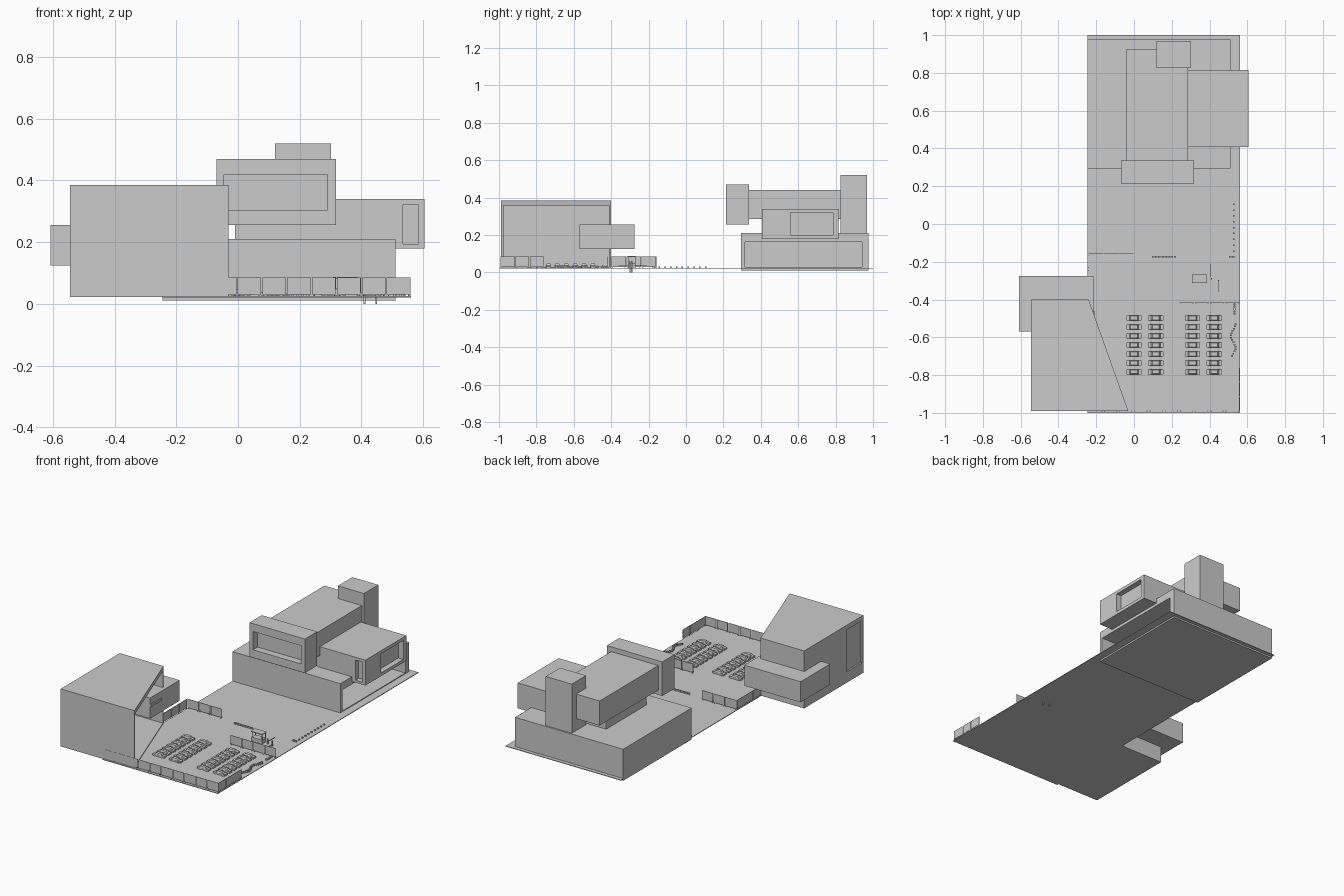
import bpy, bmesh, math, random
from mathutils import Matrix

if "Cube" in bpy.data.objects:
    bpy.data.objects.remove(bpy.data.objects["Cube"])

random.seed(4)
G = 0.025  # ground level


def finish(name, bm):
    bmesh.ops.recalc_face_normals(bm, faces=bm.faces)
    me = bpy.data.meshes.new(name)
    bm.to_mesh(me)
    bm.free()
    ob = bpy.data.objects.new(name, me)
    bpy.context.collection.objects.link(ob)
    return ob


def add_box(bm, x0, x1, y0, y1, z0, z1, taper=1.0):
    vs = bmesh.ops.create_cube(bm, size=1)['verts']
    for v in vs:
        k = taper if v.co.z > 0 else 1.0
        v.co = ((x0 + x1) / 2 + v.co.x * k * (x1 - x0),
                (y0 + y1) / 2 + v.co.y * k * (y1 - y0),
                (z0 + z1) / 2 + v.co.z * (z1 - z0))
    return vs


def box(name, *dims):
    bm = bmesh.new()
    add_box(bm, *dims)
    return finish(name, bm)


def prism(name, pts, z0, z1):
    bm = bmesh.new()
    f = bm.faces.new([bm.verts.new((x, y, z0)) for x, y in pts])
    r = bmesh.ops.extrude_face_region(bm, geom=[f])
    for v in r['geom']:
        if isinstance(v, bmesh.types.BMVert):
            v.co.z = z1
    return finish(name, bm)


def carve(ob, *dims):
    """Cut a box-shaped recess and keep the result as plain mesh."""
    cutter = box("cutter", *dims)
    cutter.hide_render = True
    m = ob.modifiers.new("recess", 'BOOLEAN')
    m.operation, m.solver, m.object = 'DIFFERENCE', 'EXACT', cutter
    dg = bpy.context.evaluated_depsgraph_get()
    me = bpy.data.meshes.new_from_object(ob.evaluated_get(dg))
    ob.modifiers.clear()
    ob.data = me
    bpy.data.objects.remove(cutter)


# Ground sheet
box("ground", -0.245, 0.56, -1, 1, 0.021, G)

# Large building: hollow podium with open right side
podium = box("podium", -0.245, 0.51, 0.293, 0.977, 0.011, 0.21)
carve(podium, -0.237, 0.6, 0.315, 0.94, 0.03, 0.162)
box("upper_core", -0.01, 0.28, 0.41, 0.81, 0.205, 0.29)
box("upper_body", -0.043, 0.287, 0.32, 0.923, 0.285, 0.44)
front_bay = box("front_bay", -0.07, 0.317, 0.215, 0.337, 0.255, 0.47)
carve(front_bay, -0.045, 0.29, 0.1, 0.26, 0.305, 0.42)
wing = box("side_wing", 0.27, 0.605, 0.407, 0.815, 0.18, 0.34)
carve(wing, 0.57, 0.7, 0.56, 0.785, 0.2, 0.32)
carve(wing, 0.535, 0.585, 0.3, 0.44, 0.195, 0.322)
box("rear_tower", 0.12, 0.302, 0.825, 0.968, 0.205, 0.52)

# Small building: hollow wedge, open along the slanted side
hall = prism("hall", [(-0.545, -0.99), (-0.03, -0.99), (-0.24, -0.4), (-0.545, -0.4)], 0.022, 0.385)
carve(hall, -0.53, 0.2, -0.975, -0.412, 0.03, 0.358)
carve(hall, -0.7, -0.535, -0.975, -0.82, 0.09, 0.355)
box("hall_side_box", -0.608, -0.215, -0.57, -0.275, 0.125, 0.255)
box("hall_box_ledge", -0.23, -0.208, -0.57, -0.46, 0.2, 0.214)


def fence(name, x0, y0, x1, y1, n):
    """Panels with small gaps, each with two short feet."""
    bm = bmesh.new()
    length = math.hypot(x1 - x0, y1 - y0)
    w = length / n
    for i in range(n):
        a = i * w + 0.002
        b = (i + 1) * w - 0.002
        add_box(bm, a, b, -0.0012, 0.0012, 0.03, 0.085)
        for p in (a + 0.006, b - 0.006):
            add_box(bm, p - 0.002, p + 0.002, -0.002, 0.002, G, 0.035)
    rot = Matrix.Rotation(math.atan2(y1 - y0, x1 - x0), 4, 'Z')
    bmesh.ops.transform(bm, matrix=Matrix.Translation((x0, y0, 0)) @ rot, verts=bm.verts)
    return finish(name, bm)


fence("front_fence", -0.245, -0.99, 0.56, -0.99, 10)
fence("right_fence", 0.557, -0.99, 0.557, -0.76, 3)
fence("middle_fence", 0.24, -0.418, 0.56, -0.418, 4)
fence("left_fence", -0.244, -0.4, -0.244, -0.158, 3)
fence("back_fence", -0.244, -0.157, 0.0, -0.157, 3)

# Parked cars: body, tapered cabin and wheels
for col, cx in enumerate((0.0, 0.115, 0.31, 0.425)):
    for row in range(7):
        cy = -0.498 - row * 0.0475
        bm = bmesh.new()
        add_box(bm, cx - 0.04, cx + 0.04, cy - 0.014, cy + 0.014, 0.028, 0.039)
        add_box(bm, cx - 0.024, cx + 0.024, cy - 0.013, cy + 0.013, 0.039, 0.048, 0.75)
        for sx in (-0.025, 0.025):
            for sy in (-0.013, 0.013):
                bmesh.ops.create_cone(
                    bm, cap_ends=True, segments=8, radius1=0.005, radius2=0.005, depth=0.004,
                    matrix=Matrix.Translation((cx + sx, cy + sy, 0.030)) @ Matrix.Rotation(math.pi / 2, 4, 'X'))
        finish(f"car_{col}_{row}", bm)

# Ticket kiosk: counter, corner posts, roof
bm = bmesh.new()
add_box(bm, 0.31, 0.385, -0.31, -0.27, G, 0.05)
for x in (0.312, 0.381):
    for y in (-0.308, -0.274):
        add_box(bm, x, x + 0.003, y, y + 0.003, 0.05, 0.085)
add_box(bm, 0.308, 0.387, -0.312, -0.268, 0.083, 0.088)
finish("kiosk", bm)

# Barrier posts sunk to the base, with rails
bm = bmesh.new()
for x, y in ((0.41, -0.29), (0.448, -0.3)):
    add_box(bm, x - 0.003, x + 0.003, y - 0.003, y + 0.003, 0.0, 0.06)
add_box(bm, 0.404, 0.407, -0.28, -0.21, 0.035, 0.038)
add_box(bm, 0.447, 0.45, -0.36, -0.3, 0.035, 0.038)
finish("barrier_posts", bm)

# Bollards along the right edge
for i in range(9):
    y = 0.105 - i * 0.031
    box(f"bollard_{i}", 0.524, 0.532, y - 0.004, y + 0.004, G, 0.033)

# Low kerb blocks at the entrance
for i in range(8):
    x = 0.095 + i * 0.0165
    box(f"kerb_block_{i}", x, x + 0.013, -0.178, -0.169, G, 0.034)
for i in range(2):
    box(f"gate_block_{i}", 0.502 + i * 0.016, 0.515 + i * 0.016, -0.178, -0.169, G, 0.034)

# Low hedge clumps beside the parking area
spots = [(0.532, -0.425 - 0.01 * i) for i in range(6)]
spots += [(0.525 + 0.012 * math.cos(i * 0.6), -0.53 - 0.012 * i) for i in range(15)]
for i, (x, y) in enumerate(spots):
    h = 0.008 + random.random() * 0.008
    box(f"hedge_{i}", x - 0.005, x + 0.005, y - 0.004, y + 0.004, G, G + h)
